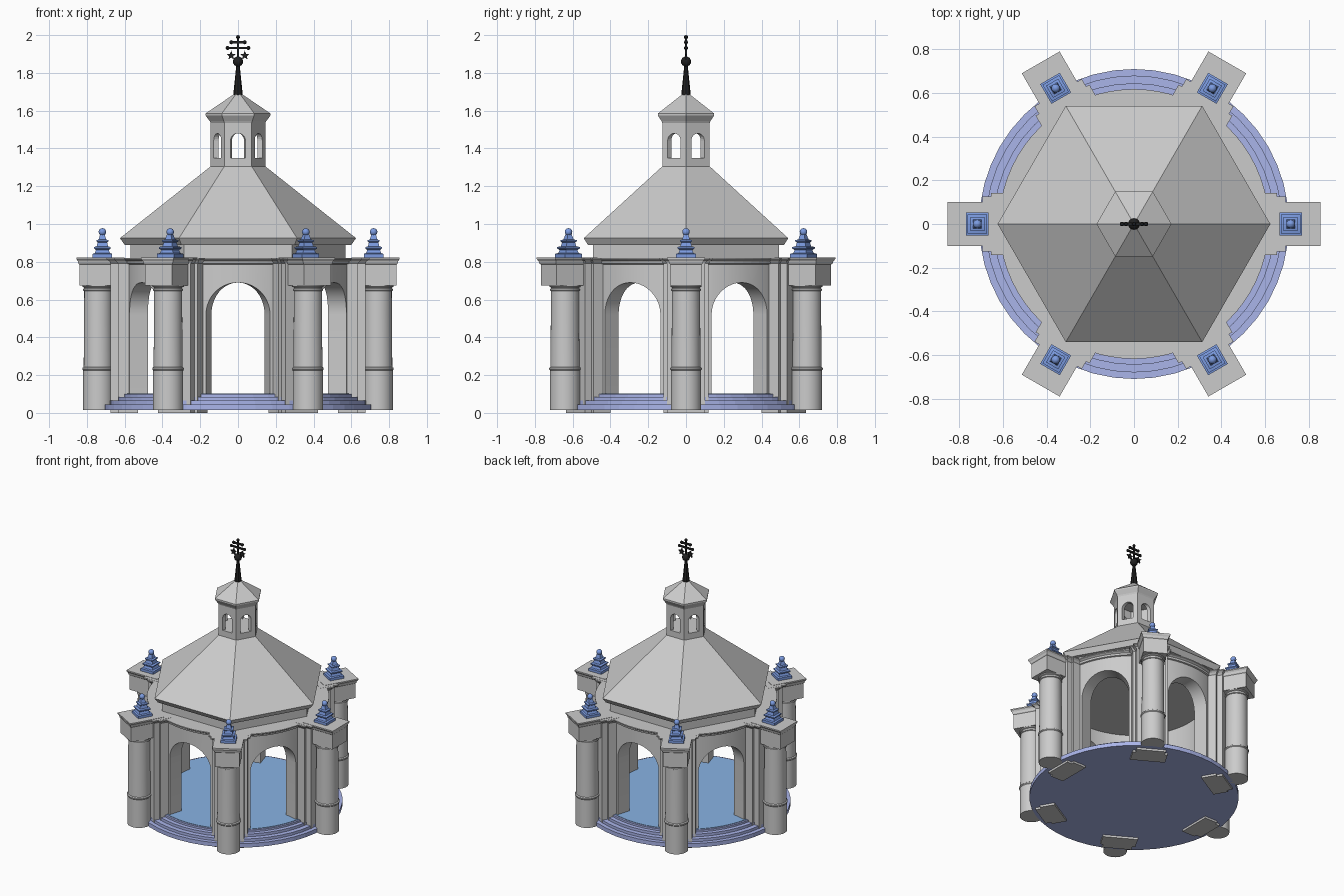
import bpy, bmesh
from math import sin, cos, pi, radians, tau
from mathutils import Vector

if "Cube" in bpy.data.objects:
    bpy.data.objects.remove(bpy.data.objects["Cube"])

ANGLES = [i * pi / 3 for i in range(6)]


def material(name, rgb):
    m = bpy.data.materials.new(name)
    m.diffuse_color = (*rgb, 1)
    m.use_nodes = True
    m.node_tree.nodes["Principled BSDF"].inputs["Base Color"].default_value = m.diffuse_color
    return m


STEP_BLUE = material("step_blue", (0.40, 0.46, 0.82))
FLOOR_BLUE = material("floor_blue", (0.25, 0.45, 0.78))
FINIAL_BLUE = material("finial_blue", (0.20, 0.33, 0.75))
BLACK = material("iron_black", (0.015, 0.015, 0.015))


def finish(bm, name, mat=None, smooth=False, angles=(0,)):
    """Turn a bmesh into one object per angle around the z axis."""
    bmesh.ops.remove_doubles(bm, verts=bm.verts, dist=1e-5)
    bmesh.ops.recalc_face_normals(bm, faces=bm.faces)
    me = bpy.data.meshes.new(name)
    bm.to_mesh(me)
    bm.free()
    if mat:
        me.materials.append(mat)
    for i, a in enumerate(angles):
        ob = bpy.data.objects.new(name if len(angles) == 1 else f"{name}_{i + 1}", me)
        ob.rotation_euler.z = a
        bpy.context.collection.objects.link(ob)
        if smooth and i == 0:
            bpy.ops.object.select_all(action='DESELECT')
            ob.select_set(True)
            bpy.context.view_layer.objects.active = ob
            bpy.ops.object.shade_smooth_by_angle(angle=radians(30))


def loft(bm, rings):
    """Skin a list of equal-length point rings and cap both ends."""
    vs = [[bm.verts.new(p) for p in r] for r in rings]
    n = len(vs[0])
    for a, b in zip(vs, vs[1:]):
        for i in range(n):
            j = (i + 1) % n
            bm.faces.new((a[i], a[j], b[j], b[i]))
    bm.faces.new(vs[0][::-1])
    bm.faces.new(vs[-1])


def lathe(bm, profile, n, cx=0.0, phase=0.0):
    loft(bm, [[(cx + r * cos(phase + tau * i / n), r * sin(phase + tau * i / n), z)
               for i in range(n)] for r, z in profile])


def rect_stack(bm, levels):
    """Stacked rectangles: (x inner, x outer, half width, z)."""
    loft(bm, [[(x0, -w, z), (x1, -w, z), (x1, w, z), (x0, w, z)] for x0, x1, w, z in levels])


def ball(bm, r, pos, seg=16):
    res = bmesh.ops.create_uvsphere(bm, u_segments=seg, v_segments=seg // 2, radius=r)
    bmesh.ops.translate(bm, verts=res["verts"], vec=pos)


def arch_bay(bm, place, U, a, z0, spring, top, crown, side=4, n=20):
    """Wall bay with an arched opening; place(u, k) maps to plan, k=0 outer, 1 inner."""
    left = [(-U + (U - a) * i / side, z0) for i in range(side + 1)]
    arc = [(-a * cos(pi * i / n), spring + (crown - spring) * sin(pi * i / n)) for i in range(n + 1)]
    right = [(-u, z) for u, z in reversed(left)]

    def v(u, k, z):
        x, y = place(u, k)
        return bm.verts.new((x, y, z))
    path = left + arc + right
    for (u0, b0), (u1, b1) in zip(path, path[1:]):
        if abs(u1 - u0) > 1e-9:
            for k in (0, 1):
                bm.faces.new((v(u0, k, b0), v(u1, k, b1), v(u1, k, top), v(u0, k, top)))
            bm.faces.new((v(u0, 0, top), v(u1, 0, top), v(u1, 1, top), v(u0, 1, top)))
        bm.faces.new((v(u0, 0, b0), v(u1, 0, b1), v(u1, 1, b1), v(u0, 1, b0)))


# Round stepped plinth and floor
bm = bmesh.new()
lathe(bm, [(0.71, 0.015), (0.71, 0.045), (0.68, 0.045), (0.68, 0.065), (0.645, 0.065),
           (0.645, 0.085), (0.615, 0.085), (0.615, 0.099)], 48)
finish(bm, "steps", STEP_BLUE)
bm = bmesh.new()
lathe(bm, [(0.60, 0.09), (0.60, 0.102)], 48)
finish(bm, "floor", FLOOR_BLUE)

# Curved arcade wall, one arch per bay
bm = bmesh.new()
for c in ANGLES:
    def polar(u, k, c=c + pi / 6):
        r = (0.59, 0.49)[k]
        return r * cos(c + u), r * sin(c + u)
    arch_bay(bm, polar, pi / 6, 0.292, 0.02, 0.52, 0.81, 0.69)
finish(bm, "arcade_wall", smooth=True)

# Round cornice, also closing the ceiling
bm = bmesh.new()
lathe(bm, [(0.585, 0.785), (0.6, 0.79), (0.603, 0.803), (0.618, 0.812), (0.618, 0.82)], 72)
finish(bm, "wall_cornice")

# Piers with stepped sides behind the columns
bm = bmesh.new()
rect_stack(bm, [(0.56, 0.675, 0.1, 0.0), (0.56, 0.675, 0.1, 0.79), (0.56, 0.68, 0.112, 0.803),
                (0.56, 0.695, 0.125, 0.812), (0.56, 0.695, 0.125, 0.821)])
rect_stack(bm, [(0.53, 0.635, 0.12, 0.0), (0.53, 0.635, 0.12, 0.79), (0.53, 0.645, 0.13, 0.803),
                (0.53, 0.655, 0.142, 0.812), (0.53, 0.655, 0.142, 0.82)])
finish(bm, "pier", angles=ANGLES)

# Round columns with base drum and neck rings
bm = bmesh.new()
lathe(bm, [(0.08, 0.015), (0.08, 0.225), (0.084, 0.23), (0.084, 0.238), (0.077, 0.243),
           (0.074, 0.64), (0.074, 0.645), (0.08, 0.648), (0.08, 0.656), (0.075, 0.658),
           (0.075, 0.664), (0.083, 0.668), (0.083, 0.68)], 32, cx=0.74)
finish(bm, "column", smooth=True, angles=ANGLES)

# Entablature blocks above the columns
bm = bmesh.new()
rect_stack(bm, [(0.6, 0.84, 0.083, 0.675), (0.6, 0.84, 0.083, 0.785), (0.6, 0.845, 0.088, 0.79),
                (0.6, 0.848, 0.092, 0.803), (0.6, 0.855, 0.1, 0.814), (0.6, 0.855, 0.1, 0.823)])
finish(bm, "entablature_block", angles=ANGLES)

# Stepped square finials with ball tops
bm = bmesh.new()
s = 2 ** 0.5
prof = [(0.052, 0.82), (0.052, 0.842), (0.04, 0.846), (0.034, 0.862), (0.044, 0.87), (0.044, 0.878),
        (0.03, 0.882), (0.025, 0.902), (0.032, 0.908), (0.032, 0.914), (0.02, 0.918), (0.012, 0.945)]
lathe(bm, [(r * s, z) for r, z in prof], 4, cx=0.718, phase=pi / 4)
ball(bm, 0.02, (0.718, 0, 0.958))
finish(bm, "finial", FINIAL_BLUE, smooth=True, angles=ANGLES)

# Hexagonal main roof with low drum and eave
bm = bmesh.new()
lathe(bm, [(0.57, 0.815), (0.57, 0.89), (0.6, 0.89), (0.625, 0.925), (0.145, 1.305), (0.145, 1.35)], 6)
finish(bm, "main_roof")

# Hollow lantern with arched windows
bm = bmesh.new()
for c in ANGLES:
    def flat(u, k, c=c + pi / 6):
        d = Vector((cos(c), sin(c)))
        t = Vector((-sin(c), cos(c)))
        return (d * 0.1256 + t * u) * (1, 0.8)[k]
    arch_bay(bm, flat, 0.0725, 0.04, 1.35, 1.44, 1.54, 1.48, side=1, n=12)
finish(bm, "lantern_wall")
bm = bmesh.new()
lathe(bm, [(0.145, 1.535), (0.15, 1.545), (0.172, 1.575), (0.172, 1.585), (0.025, 1.685)], 6)
finish(bm, "lantern_roof")

# Spire and ball
bm = bmesh.new()
lathe(bm, [(0.026, 1.675), (0.008, 1.85)], 8)
ball(bm, 0.027, (0, 0, 1.86))
finish(bm, "spire", BLACK, smooth=True)

# Double-barred cross with ball ends and two stars
bm = bmesh.new()


def bar(x0, x1, z0, z1):
    rect = [(x0, z0), (x1, z0), (x1, z1), (x0, z1)]
    loft(bm, [[(x, y, z) for x, z in rect] for y in (-0.006, 0.006)])


bar(-0.006, 0.006, 1.86, 1.99)
ball(bm, 0.011, (0, 0, 1.989), 10)
for half, z in ((0.055, 1.932), (0.036, 1.962)):
    bar(-half, half, z - 0.006, z + 0.006)
    for sgn in (-1, 1):
        ball(bm, 0.011, (sgn * half, 0, z), 10)
for sgn in (-1, 1):
    star = [((0.026, 0.011)[i % 2] * sin(i * pi / 5) + sgn * 0.036,
             (0.026, 0.011)[i % 2] * cos(i * pi / 5) + 1.892) for i in range(10)]
    loft(bm, [[(x, y, z) for x, z in star] for y in (-0.006, 0.006)])
finish(bm, "cross", BLACK)
